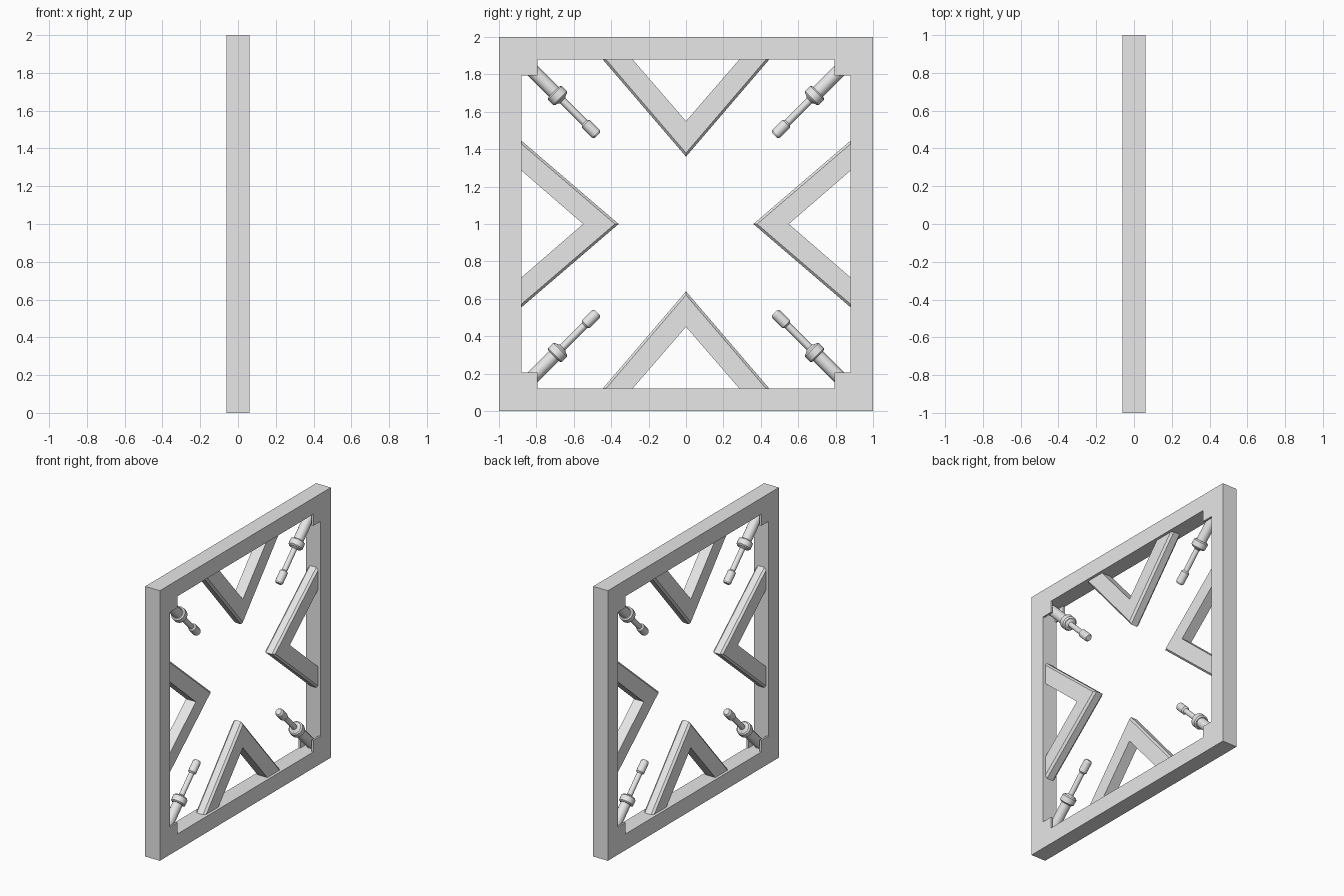
import bpy, bmesh, math
from mathutils import Matrix, Vector

if "Cube" in bpy.data.objects:
    bpy.data.objects.remove(bpy.data.objects["Cube"])

grey = bpy.data.materials.new("plain grey")
grey.diffuse_color = (0.8, 0.8, 0.8, 1)
grey.use_nodes = True
grey.node_tree.nodes["Principled BSDF"].inputs["Base Color"].default_value = grey.diffuse_color
CENTRE = Vector((0, 0, 1))


def finish(name, bm, turn=0.0):
    """Turn the part about the frame centre and add it to the scene."""
    bmesh.ops.recalc_face_normals(bm, faces=bm.faces)
    me = bpy.data.meshes.new(name)
    bm.to_mesh(me)
    bm.free()
    me.transform(Matrix.Translation(CENTRE) @ Matrix.Rotation(turn, 4, 'X'))
    me.materials.append(grey)
    ob = bpy.data.objects.new(name, me)
    bpy.context.collection.objects.link(ob)
    return ob


def loft(bm, rings, closed=False):
    """Bridge rings of points; closed joins last ring to first, else caps."""
    vs = [[bm.verts.new(p) for p in r] for r in rings]
    n = len(vs[0])
    for i in range(len(vs) if closed else len(vs) - 1):
        a, b = vs[i], vs[(i + 1) % len(vs)]
        for j in range(n):
            k = (j + 1) % n
            bm.faces.new((a[j], a[k], b[k], b[j]))
    if not closed:
        bm.faces.new(vs[0])
        bm.faces.new(vs[-1])


# square outer frame
bm = bmesh.new()
square = lambda x, s: [(x, -s, -s), (x, s, -s), (x, s, s), (x, -s, s)]
loft(bm, [square(-.06, 1), square(.06, 1), square(.06, .88), square(-.06, .88)], True)
finish("outer_frame", bm)

# piston profile: distance along the diagonal from the outer corner, radius
PISTON = [(.15, .036), (.415, .036), (.415, .042), (.423, .052), (.462, .052),
          (.472, .042), (.472, .034), (.482, .019), (.645, .019), (.655, .029),
          (.732, .029), (.744, .021)]
SIDES = 16
DIAG = Vector((0, 1, 1)).normalized()
SIDE = Vector((0, 1, -1)).normalized()
X = Vector((1, 0, 0))

for i in range(4):
    turn = i * math.pi / 2

    # V brace on the bottom rail, with chamfered outer edges
    bm = bmesh.new()
    rings = []
    for x, drop in ((-.04, .02), (-.025, 0), (.025, 0), (.04, .02)):
        rings.append([(x, -.45 + drop * .87, -.885), (x, 0, -.36 - drop),
                      (x, .45 - drop * .87, -.885), (x, .29, -.885),
                      (x, 0, -.55), (x, -.29, -.885)])
    loft(bm, rings)
    finish("v_brace", bm, turn)

    # corner socket: two cheek plates with a gap for the piston
    bm = bmesh.new()
    for s in (-1, 1):
        loft(bm, [[(s * x, y, z) for y, z in
                   ((-.885, -.885), (-.795, -.885), (-.795, -.795), (-.885, -.795))]
                  for x in (.046, .06)])
    finish("corner_socket", bm, turn)

    # turned piston pointing to the centre
    bm = bmesh.new()
    start = Vector((0, -1, -1))
    rings = []
    for d, r in PISTON:
        rings.append([start + DIAG * d + (X * math.cos(a) + SIDE * math.sin(a)) * r
                      for a in (2 * math.pi * k / SIDES for k in range(SIDES))])
    loft(bm, rings)
    ob = finish("corner_piston", bm, turn)
    bpy.ops.object.select_all(action='DESELECT')
    ob.select_set(True)
    bpy.context.view_layer.objects.active = ob
    bpy.ops.object.shade_smooth_by_angle(angle=math.radians(30))
